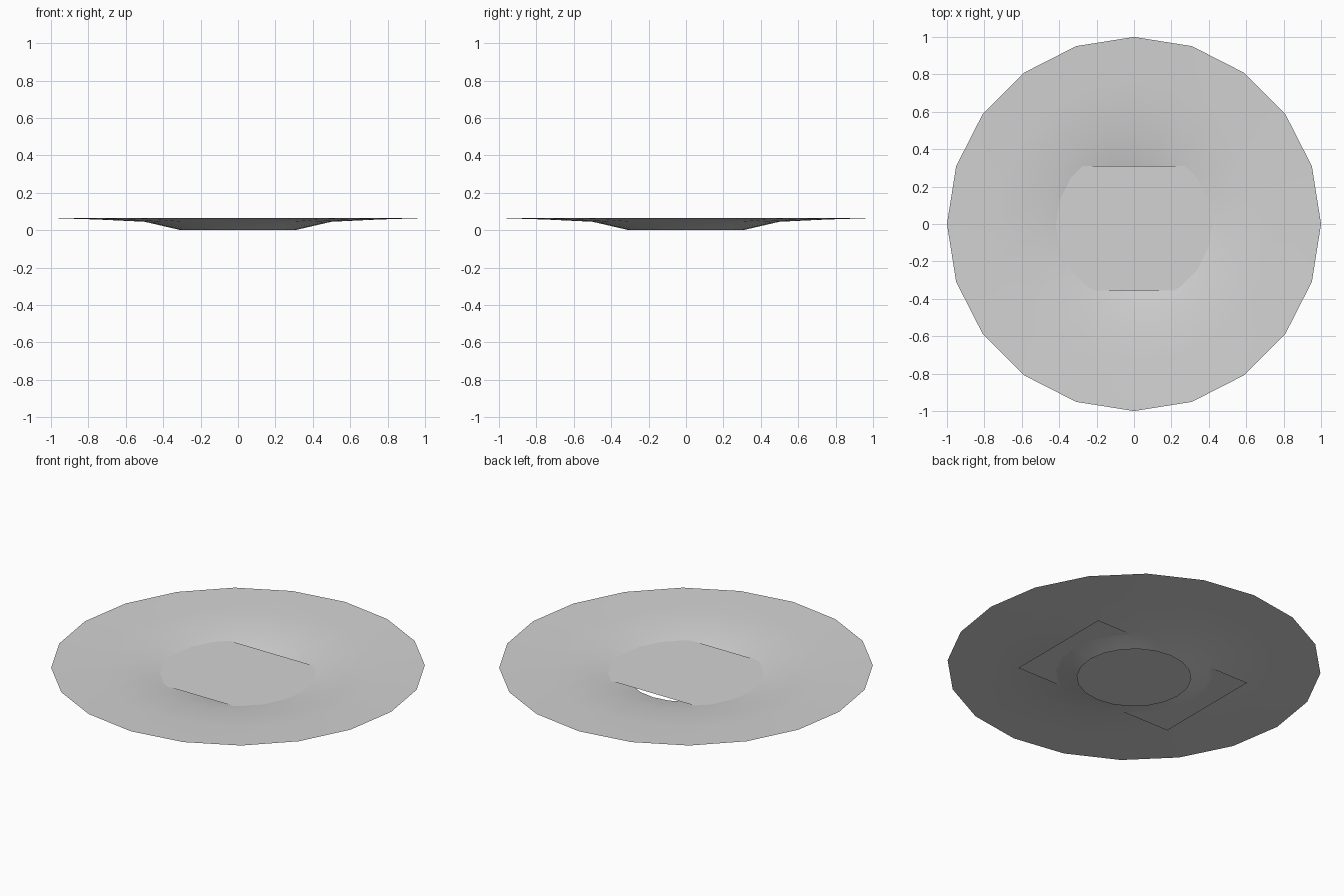
import bpy
import math

cube = bpy.data.objects.get("Cube")
if cube:
    bpy.data.objects.remove(cube, do_unlink=True)

# One grey for everything
grey = bpy.data.materials.new("light_grey")
grey.use_nodes = True
grey.diffuse_color = (0.65, 0.65, 0.65, 1)
bsdf = next(n for n in grey.node_tree.nodes if n.type == 'BSDF_PRINCIPLED')
bsdf.inputs["Base Color"].default_value = grey.diffuse_color


def add_mesh(name, verts, faces, smooth=False):
    mesh = bpy.data.meshes.new(name)
    mesh.from_pydata(verts, [], faces)
    mesh.materials.append(grey)
    for poly in mesh.polygons:
        poly.use_smooth = smooth
    mesh.update()
    obj = bpy.data.objects.new(name, mesh)
    bpy.context.collection.objects.link(obj)
    return obj


# Shallow dish: a thin open sheet with a round hole in the bottom
SIDES = 20
profile = [(0.305, 0.0), (0.5, 0.045), (0.75, 0.057), (1.0, 0.065)]
verts = []
for radius, height in profile:
    for i in range(SIDES):
        a = math.tau * i / SIDES
        verts.append((radius * math.cos(a), radius * math.sin(a), height))
faces = []
for ring in range(len(profile) - 1):
    for i in range(SIDES):
        j = (i + 1) % SIDES
        low, high = ring * SIDES, (ring + 1) * SIDES
        faces.append((low + i, high + i, high + j, low + j))
add_mesh("dish", verts, faces, smooth=True)

# Flat floor sheet of staggered slabs, running through the dish wall
LEFT, RIGHT, FRONT, BACK, FLOOR_Z = -0.53, 0.51, -0.355, 0.31, 0.026
ROWS, SLABS = 5, 6
depth = (BACK - FRONT) / ROWS
width = (RIGHT - LEFT) / SLABS
verts, faces = [], []
for row in range(ROWS):
    shift = 0.5 * (row % 2)
    cuts = [LEFT] + [LEFT + width * (k + shift) for k in range(1, SLABS)] + [RIGHT]
    y0, y1 = FRONT + row * depth, FRONT + (row + 1) * depth
    for x0, x1 in zip(cuts, cuts[1:]):
        n = len(verts)
        verts += [(x0, y0, FLOOR_Z), (x1, y0, FLOOR_Z), (x1, y1, FLOOR_Z), (x0, y1, FLOOR_Z)]
        faces.append((n, n + 1, n + 2, n + 3))
add_mesh("floor_slabs", verts, faces)

# Small flat patches under the floor
patches = [(0.0, 0.175, 0.065), (0.026, 0.055, 0.024), (0.08, -0.255, 0.01), (-0.10, -0.13, 0.015)]
for number, (x, y, size) in enumerate(patches, 1):
    ring = [(x + size * math.cos(math.tau * -i / 7), y + size * math.sin(math.tau * -i / 7), FLOOR_Z - 0.002)
            for i in range(7)]
    add_mesh(f"under_patch_{number}", ring, [tuple(range(7))])
